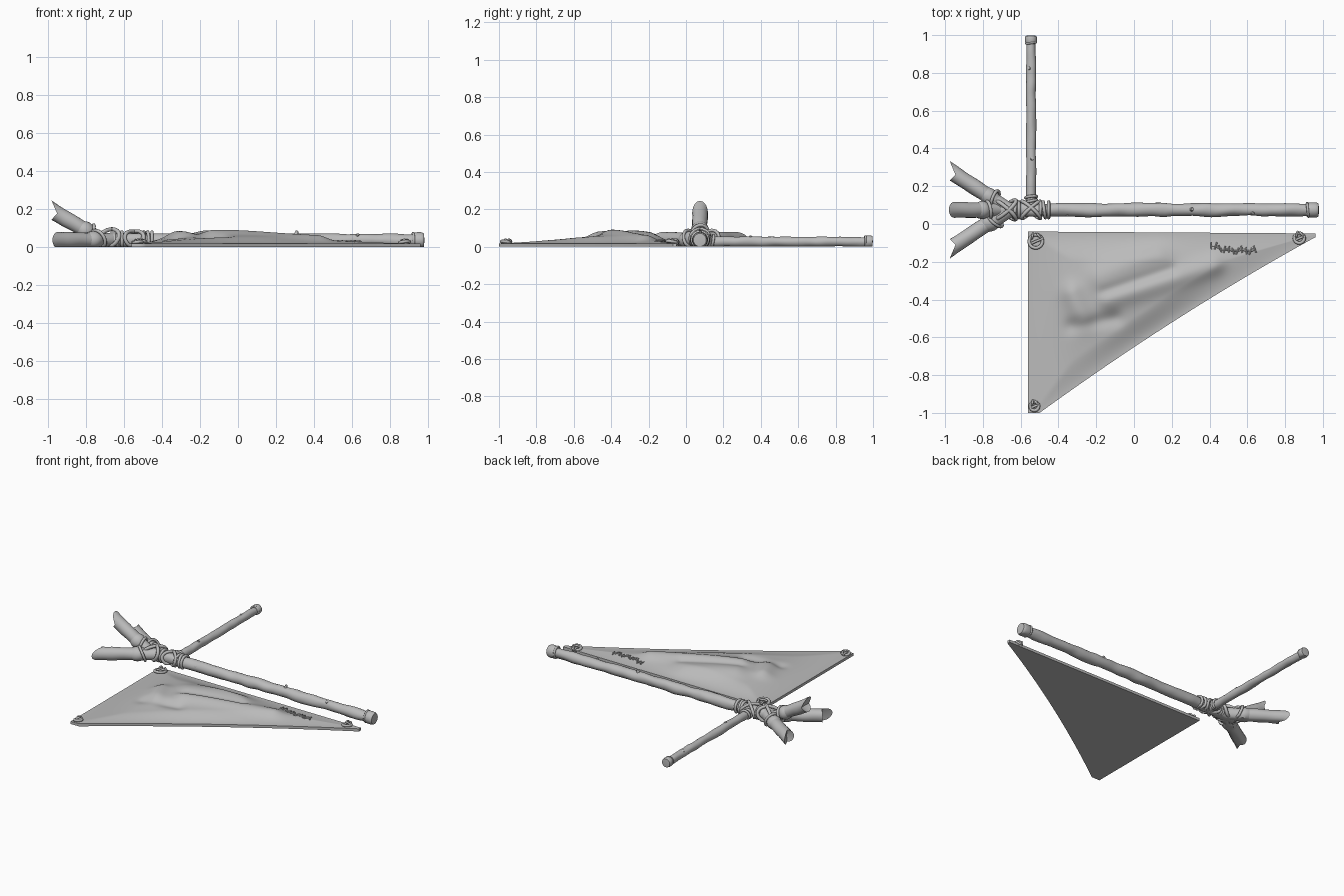
import bpy, bmesh, math
from mathutils import Vector, noise

old = bpy.data.objects.get("Cube")
if old:
    bpy.data.objects.remove(old, do_unlink=True)

mat = bpy.data.materials.new("plain grey")
mat.use_nodes = True
GREY = (0.5, 0.5, 0.5, 1)
mat.diffuse_color = GREY
mat.node_tree.nodes["Principled BSDF"].inputs["Base Color"].default_value = GREY
UP = Vector((0, 0, 1))


def add_mesh(name, bm):
    bmesh.ops.recalc_face_normals(bm, faces=bm.faces)
    me = bpy.data.meshes.new(name)
    bm.to_mesh(me)
    bm.free()
    me.materials.append(mat)
    me.shade_smooth()
    me.set_sharp_from_angle(angle=math.radians(40))
    ob = bpy.data.objects.new(name, me)
    bpy.context.collection.objects.link(ob)


def frame(d, vertical=False):
    side = d.cross(UP).normalized()
    other = side.cross(d)
    return (other, side) if vertical else (side, other)


def log(name, a, b, radius, rings=30, sides=20, rough=0.004, snapped=False, vertical=False):
    """Rough wooden pole from a to b; a snapped end is torn along a plane of constant x."""
    a, b = Vector(a), Vector(b)
    d = (b - a).normalized()
    u, v = frame(d, vertical)
    bm = bmesh.new()
    rows = []
    for i in range(rings + 1):
        t = i / rings
        row = []
        for j in range(sides):
            ang = math.tau * j / sides
            n = u * math.cos(ang) + v * math.sin(ang)
            c = a.lerp(b, t)
            r = radius(t) + rough * noise.noise((c + n * 0.05) * 13)
            p = c + n * r
            if snapped:
                target = b.x - 0.015 + 0.03 * (1 - abs(math.cos(ang)))
                p += d * ((target - (b + n * r).x) / d.x) * t ** 4
            p.z = max(p.z, 0)
            row.append(bm.verts.new(p))
        rows.append(row)
    for r0, r1 in zip(rows, rows[1:]):
        for j in range(sides):
            k = (j + 1) % sides
            bm.faces.new((r0[j], r0[k], r1[k], r1[j]))
    bm.faces.new(rows[0])
    tip = bm.verts.new(b - d * (0.03 if snapped else -0.003))
    for j in range(sides):
        bm.faces.new((rows[-1][j], rows[-1][(j + 1) % sides], tip))
    add_mesh(name, bm)


def rope(name, pts, r, cyclic=False):
    cu = bpy.data.curves.new(name, "CURVE")
    cu.dimensions = "3D"
    cu.bevel_depth = r
    cu.bevel_resolution = 2
    cu.use_fill_caps = True
    sp = cu.splines.new("POLY")
    sp.points.add(len(pts) - 1)
    for p, q in zip(sp.points, pts):
        p.co = (q[0], q[1], max(q[2], r), 1)
    sp.use_cyclic_u = cyclic
    sp.use_smooth = True
    cu.materials.append(mat)
    bpy.context.collection.objects.link(bpy.data.objects.new(name, cu))


def wrap(name, center, axis, radius, tilt=0, phase=0, r=0.009):
    """Closed rope loop around an axis, leaning by tilt."""
    c, d = Vector(center), Vector(axis).normalized()
    u, v = frame(d)
    pts = []
    for i in range(28):
        a = math.tau * i / 28
        pts.append(c + (u * math.cos(a) + v * math.sin(a)) * radius
                   + d * tilt * math.cos(a - phase))
    rope(name, pts, r, True)


# Mast, yard and their end collars
MY = 0.075
log("mast", (-0.74, MY, 0.036), (0.97, MY, 0.036),
    lambda t: 0.037 - 0.004 * t + 0.002 * math.sin(t * 30), rings=70, rough=0.006)
log("mast_cap", (0.912, MY, 0.036), (0.977, MY, 0.036),
    lambda t: 0.035 + 0.006 * math.sin(math.pi * t) ** 0.5 if 0 < t < 1 else 0.034, rings=8)
wrap("mast_cap_ring", (0.92, MY, 0.037), (1, 0, 0), 0.036, 0.004, r=0.007)
YX = -0.545
log("yard", (YX, 0.08, 0.029), (YX, 0.985, 0.026), lambda t: 0.027 - 0.002 * t, rings=50)
log("yard_cap", (YX, 0.955, 0.028), (YX, 0.996, 0.028),
    lambda t: 0.028 + 0.005 * math.sin(math.pi * min(t, 0.99)) ** 0.5, rings=8, rough=0.002)
wrap("yard_cap_ring", (YX, 0.958, 0.029), (0, 1, 0), 0.026, 0.003, r=0.006)

# Small cut twigs along the poles
for i, (x, y, z, dx, dy, dz) in enumerate([
        (0.3, MY, 0.05, 0.3, 0.1, 1), (-0.36, MY, 0.04, 0.3, -1, 0.3),
        (0.62, MY, 0.04, 0.3, -0.6, 0.8), (YX, 0.34, 0.035, 0.3, 0.3, 1),
        (YX, 0.82, 0.03, -0.5, 0.2, 0.8)]):
    s, d = Vector((x, y, z)), Vector((dx, dy, dz)).normalized()
    log(f"twig_stub_{i}", s, s + d * (0.036 if i < 3 else 0.025),
        lambda t: 0.014 - 0.006 * t, rings=4, sides=10, rough=0)

# Three snapped prongs with swollen collars
HUB = Vector((-0.66, MY, 0.037))
for name, start, end in (
        ("left_prong", HUB, (-0.96, MY + 0.195, 0.037)),
        ("right_prong", HUB, (-0.96, MY - 0.195, 0.037)),
        ("raised_prong", (-0.72, MY, 0.04), (-0.965, MY, 0.185))):
    up = name == "raised_prong"
    log(name, start, end, lambda t: 0.037 + 0.006 * t, rings=16, snapped=True, vertical=up)
    a, b = Vector(start), Vector(end)
    log(name + "_collar", a.lerp(b, 0.22), a.lerp(b, 0.46),
        lambda t: 0.036 + 0.011 * math.sin(math.pi * t), rings=8, rough=0.006)

# Lashings at the fork and at the crossing of the poles
for s in (-1, 1):
    wrap("fork_cross_lashing", (-0.685, MY, 0.043), (1, 0, 0), 0.051, 0.06 * s, 0.4 * s, 0.011)
    wrap("prong_lashing", (-0.735, MY + 0.055 * s, 0.042), (-0.3, 0.195 * s, 0), 0.046, 0.02, 1)
    wrap("pole_cross_lashing", (-0.545, MY, 0.039), (1, 0, 0), 0.045, 0.05 * s, 0.3, 0.01)
wrap("raised_prong_lashing", (-0.77, MY, 0.072), (-0.24, 0, 0.145), 0.044, 0.015, 1)
for i, x in enumerate((-0.63, -0.61, -0.5, -0.475, -0.452)):
    wrap("pole_lashing", (x, MY, 0.038), (1, 0, 0), 0.042, 0.006 * (i % 3 - 1), i)
for i, y in enumerate((0.122, 0.142)):
    wrap("yard_lashing", (YX, y, 0.031), (0, 1, 0), 0.03, 0.006, i, 0.008)


# Sail: bulging folded cloth with a flat underside
X0, X1 = -0.56, 0.96
def sail_low(x):
    if x < -0.5:
        return -1.0
    t = (x + 0.5) / 1.46
    return -1.0 + 0.93 * t + 0.13 * t * (1 - t)


def ridge(x, y, ax, ay, bx, by, w):
    p, a, b = Vector((x, y)), Vector((ax, ay)), Vector((bx, by))
    t = max(0, min(1, (p - a).dot(b - a) / (b - a).length_squared))
    return math.exp(-((p - a.lerp(b, t)).length / w) ** 2)


def sail_z(x, y):
    edge = max(0, min(1, (x - X0) / 0.25, (-0.04 - y) / 0.16, (y - sail_low(x)) / 0.16))
    edge = edge * edge * (3 - 2 * edge)
    h = 0.035 * math.exp(-((x + 0.12) / 0.45) ** 2 - ((y + 0.35) / 0.3) ** 2) + 0.012
    h += 0.024 * ridge(x, y, -0.17, -0.28, 0.12, -0.15, 0.08)
    h += 0.026 * ridge(x, y, -0.13, -0.4, 0.42, -0.22, 0.06)
    h += 0.026 * ridge(x, y, -0.33, -0.37, -0.27, -0.5, 0.06)
    h -= 0.016 * ridge(x, y, -0.33, -0.54, -0.1, -0.5, 0.04)
    h -= 0.012 * ridge(x, y, -0.16, -0.36, 0.2, -0.24, 0.03)
    return 0.018 + max(0, h) * edge


bm = bmesh.new()
NX, NY = 100, 60
top, base = [], []
for i in range(NX + 1):
    x = X0 + (X1 - X0) * i / NX
    lo, hi = sail_low(x), -0.04 - 0.01 * i / NX
    ys = [hi + (lo - hi) * j / NY for j in range(NY + 1)]
    top.append([bm.verts.new((x, y, sail_z(x, y))) for y in ys])
    base.append([bm.verts.new((x, y, 0)) for y in (ys[0], ys[-1])])
for i in range(NX):
    for j in range(NY):
        bm.faces.new((top[i][j], top[i + 1][j], top[i + 1][j + 1], top[i][j + 1]))
    bm.faces.new((base[i][0], base[i][1], base[i + 1][1], base[i + 1][0]))
    for e, j in ((0, 0), (1, NY)):
        bm.faces.new((top[i][j], base[i][e], base[i + 1][e], top[i + 1][j]))
for i in (0, NX):
    bm.faces.new(top[i] + [base[i][1], base[i][0]])
add_mesh("sail", bm)

# Rope eyelets in the sail corners
for name, x, y, r in (("inner", -0.52, -0.092, 0.035), ("tip", 0.875, -0.075, 0.026),
                      ("lower", -0.527, -0.965, 0.022)):
    z = sail_z(x, y) + 0.006
    wrap(name + "_eyelet", (x, y, z), (0, 0.15, 1), r, 0.003, r=0.009)
    for k in (-1, 1):
        wrap(name + "_knot", (x + k * r * 0.5, y + r * 0.8, z), (1, 0.5 * k, 0), 0.013, 0.003, r=0.006)
    rope(name + "_tail", [(x - r * 0.6, y - r * 0.3, z + 0.004), (x, y, z + 0.014),
                          (x + r, y + r * 0.4, z + 0.004)], 0.007)

# Mended tear with cross stitches
seam = [(0.41 + 0.023 * i, -0.115 - 0.025 * min(1, i / 4) + 0.006 * math.sin(i * 2)) for i in range(11)]
rope("seam", [(x, y, sail_z(x, y) + 0.002) for x, y in seam], 0.005)
for i, (x, y) in enumerate(seam):
    lean = 0.008 * math.sin(i * 2.3)
    rope("stitch", [(x + k * lean, y + k * 0.018, sail_z(x, y) + 0.006 - 0.004 * abs(k))
                    for k in (-1, 0, 1)], 0.004)
